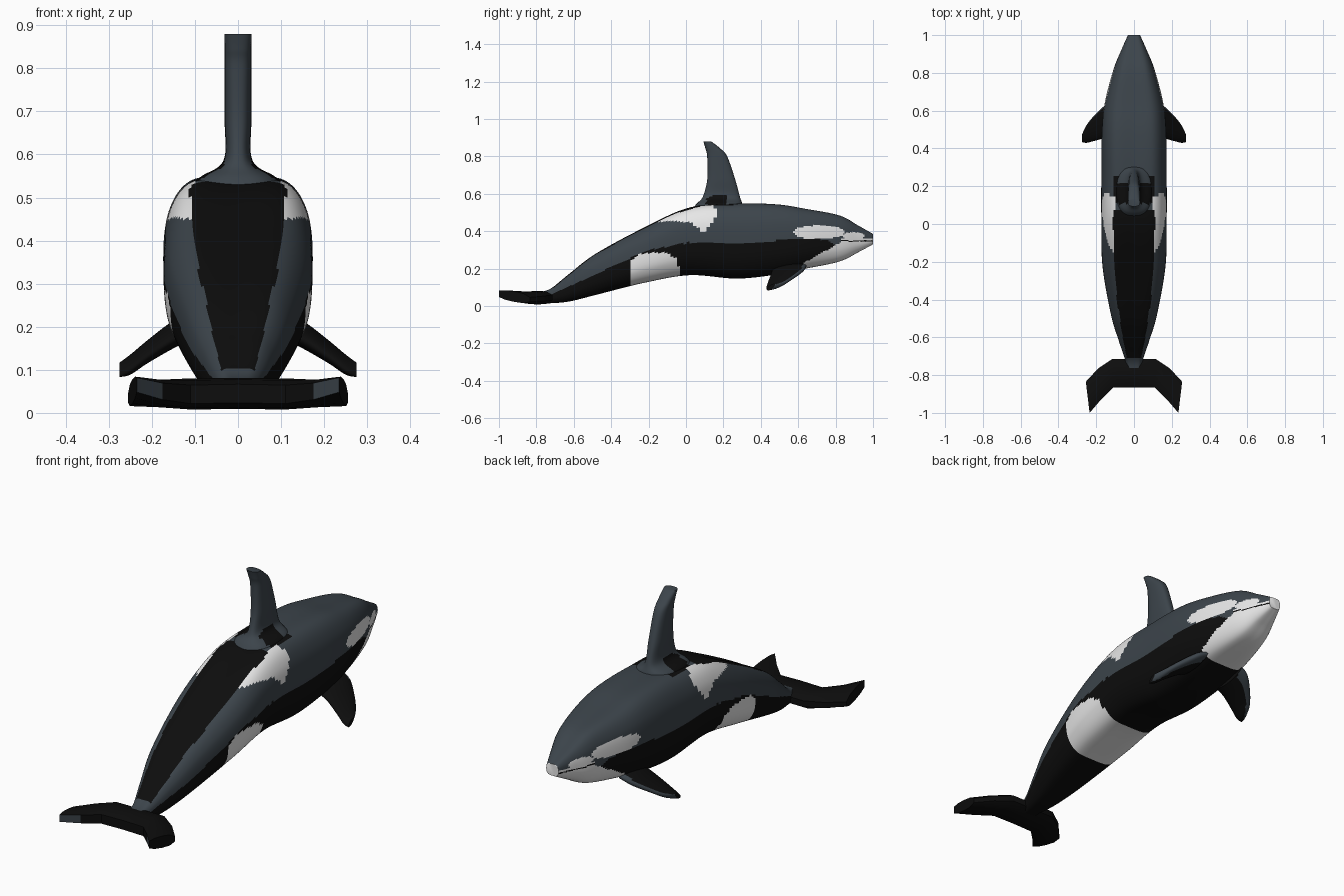
import bpy, bmesh, math
from mathutils import Vector

if "Cube" in bpy.data.objects:
    bpy.data.objects.remove(bpy.data.objects["Cube"])


def material(name, rgb):
    m = bpy.data.materials.new(name)
    m.diffuse_color = (*rgb, 1)
    m.use_nodes = True
    m.node_tree.nodes["Principled BSDF"].inputs["Base Color"].default_value = m.diffuse_color
    return m


MATS = [material("slate", (0.045, 0.058, 0.07)),
        material("black", (0.004, 0.004, 0.004)),
        material("white", (0.83, 0.83, 0.83))]
SLATE, BLACK, WHITE = 0, 1, 2


def spline(pts, steps, closed=False):
    """Catmull-Rom curve through points of any dimension."""
    pts = [Vector(p) for p in pts]
    n = len(pts)
    get = (lambda i: pts[i % n]) if closed else (lambda i: pts[max(0, min(n - 1, i))])
    out = []
    for i in range(n if closed else n - 1):
        a, b, c, d = get(i - 1), get(i), get(i + 1), get(i + 2)
        for k in range(steps):
            t = k / steps
            out.append(0.5 * (2 * b + (c - a) * t + (2 * a - 5 * b + 4 * c - d) * t * t
                              + (3 * b - a - 3 * c + d) * t ** 3))
    if not closed:
        out.append(pts[-1])
    return out


def loft(name, rings, paint, angle=40):
    """Skin closed rings, cap both ends, colour each face by a rule."""
    bm = bmesh.new()
    vs = [[bm.verts.new(p) for p in r] for r in rings]
    n = len(rings[0])
    for a, b in zip(vs, vs[1:]):
        for i in range(n):
            j = (i + 1) % n
            bm.faces.new((a[i], a[j], b[j], b[i]))
    bm.faces.new(vs[0])
    bm.faces.new(vs[-1])
    bmesh.ops.recalc_face_normals(bm, faces=bm.faces)
    for f in bm.faces:
        f.material_index = paint(f.calc_center_median(), f.normal)
    me = bpy.data.meshes.new(name)
    bm.to_mesh(me)
    bm.free()
    for m in MATS:
        me.materials.append(m)
    ob = bpy.data.objects.new(name, me)
    bpy.context.collection.objects.link(ob)
    bpy.ops.object.select_all(action='DESELECT')
    ob.select_set(True)
    bpy.context.view_layer.objects.active = ob
    bpy.ops.object.shade_smooth_by_angle(angle=math.radians(angle))
    return ob


def lerp(table, x):
    """Piecewise linear lookup, table sorted by rising x."""
    if x <= table[0][0]:
        return table[0][1]
    for (x0, y0), (x1, y1) in zip(table, table[1:]):
        if x <= x1:
            return y0 + (y1 - y0) * (x - x0) / (x1 - x0)
    return table[-1][1]


def inside(poly, y, z):
    hit = False
    for (y0, z0), (y1, z1) in zip(poly, poly[1:] + poly[:1]):
        if (z0 > z) != (z1 > z) and y < y0 + (y1 - y0) * (z - z0) / (z1 - z0):
            hit = not hit
    return hit


def ellipse(y, z, cy, cz, ry, rz, p=2):
    return abs((y - cy) / ry) ** p + abs((z - cz) / rz) ** p < 1


# Colour layout of the body
FLANK = [(-0.75, 0.05), (-0.67, 0.085), (-0.48, 0.17), (-0.35, 0.235), (-0.19, 0.30),
         (0.02, 0.34), (0.34, 0.335), (0.58, 0.36), (0.75, 0.355), (0.79, 0.33), (1, 0.335)]
SPINE = [(-0.72, 0.036), (-0.6, 0.06), (-0.4, 0.09), (-0.2, 0.108), (0.03, 0.112), (0.08, 0.1)]
SADDLE = [(-0.15, 0.45), (-0.10, 0.5), (0.03, 0.6), (0.12, 0.6), (0.155, 0.53),
          (0.16, 0.485), (0.13, 0.43), (0.095, 0.39), (0.03, 0.445), (-0.05, 0.457)]


def paint_body(c, n):
    x, y, z = abs(c.x), c.y, c.z
    # belly band
    if (z < 0.2 and abs(y + 0.17) < 0.13) or ellipse(y, z, -0.17, 0.2, 0.13, 0.085, 2.6):
        return WHITE
    # chin, mouth line and lip
    if y > 0.63 and z < min(0.345, 0.23 + (y - 0.63) * 0.56):
        return WHITE
    if y > 0.83 and 0.345 <= z < 0.351:
        return BLACK
    if y > 0.83 and 0.351 <= z < 0.361:
        return WHITE
    # eye patch and cheek patch
    if ellipse(y, z, 0.71, 0.395, 0.135, 0.036, 2.3) or ellipse(y, z, 0.895, 0.375, 0.06, 0.02):
        return WHITE
    # dark spine behind the fin
    if -0.71 < y < 0.08 and n.z > 0 and z > lerp(FLANK, y) and x < lerp(SPINE, y):
        return BLACK
    if inside(SADDLE, y, z) and x > 0.1:
        return WHITE
    # dark spots beside the fin
    if 0.11 < y < 0.25 and z > 0.5 and 0.035 < x < 0.11:
        return BLACK
    return SLATE if z > lerp(FLANK, y) else BLACK


# Body: stations of y, underside z, top z, half width
STATIONS = [(-0.78, 0.015, 0.075, 0.04), (-0.72, 0.015, 0.095, 0.047), (-0.62, 0.025, 0.175, 0.08),
            (-0.48, 0.06, 0.28, 0.122), (-0.22, 0.125, 0.42, 0.167), (0.02, 0.165, 0.525, 0.173),
            (0.27, 0.147, 0.545, 0.173), (0.48, 0.168, 0.542, 0.171), (0.64, 0.2, 0.518, 0.155),
            (0.82, 0.238, 0.483, 0.108), (0.92, 0.287, 0.43, 0.068), (1.0, 0.33, 0.385, 0.032)]
HALF = [(0.62, 0.985), (0.93, 0.8), (1, 0.5), (0.92, 0.22), (0.6, 0.03)]
SECTION = spline([(0, 1)] + HALF + [(0, 0)] + [(-u, v) for u, v in HALF[::-1]], 10, True)
loft("body", [[(u * w, y, zb + v * (zt - zb)) for u, v in SECTION]
              for y, zb, zt, w in spline(STATIONS, 14)], paint_body, 60)


def paint_dorsal(c, n):
    return BLACK if 0.11 < c.y < 0.225 and c.z < 0.59 and abs(c.x) > 0.03 else SLATE


# Dorsal fin: stations of z, trailing y, leading y, half width
DORSAL = [(0.50, 0.02, 0.315, 0.11), (0.545, 0.055, 0.302, 0.09), (0.585, 0.09, 0.288, 0.034),
          (0.68, 0.114, 0.262, 0.031), (0.80, 0.113, 0.22, 0.031), (0.845, 0.103, 0.18, 0.031),
          (0.88, 0.093, 0.135, 0.031)]
ROUND = [(math.cos(a), math.sin(a)) for a in [math.tau * i / 32 for i in range(32)]]
SOFT = [(math.copysign(abs(c) ** 0.75, c), math.copysign(abs(s) ** 0.75, s)) for c, s in ROUND]
loft("dorsal_fin", [[(s * h, (a + b) / 2 + c * (b - a) / 2, z) for c, s in SOFT]
                    for z, a, b, h in spline(DORSAL, 8)], paint_dorsal, 60)


def paint_flipper(c, n):
    return SLATE if n.y > 0.35 else BLACK


# Flippers: stations of x, trailing y, leading y, middle z, half thickness
FLIPPER = [(0.10, 0.46, 0.645, 0.205, 0.03), (0.15, 0.455, 0.63, 0.182, 0.03),
           (0.21, 0.44, 0.575, 0.142, 0.024), (0.25, 0.43, 0.525, 0.112, 0.02),
           (0.275, 0.433, 0.475, 0.1, 0.012)]
for side, label in ((1, "right"), (-1, "left")):
    loft(label + "_flipper",
         [[(side * x, (a + b) / 2 + c * (b - a) / 2, z + s * h + 0.012 * c) for c, s in ROUND]
          for x, a, b, z, h in spline(FLIPPER, 5)], paint_flipper, 60)


def paint_fluke(c, n):
    return SLATE if n.y < -0.6 and c.z > 0.05 and abs(c.x) > 0.1 else BLACK


# Tail fluke: leading x, trailing x, leading y, trailing y, leading z, trailing z, half thickness
FLUKE = [(0.0, 0.0, -0.715, -0.865, 0.045, 0.045, 0.036),
         (0.115, 0.11, -0.715, -0.865, 0.045, 0.043, 0.036),
         (0.19, 0.175, -0.765, -0.93, 0.04, 0.05, 0.032),
         (0.255, 0.235, -0.835, -1.0, 0.035, 0.065, 0.028)]
EDGE = [(0, 0.4), (0.2, 0.9), (0.5, 1), (0.8, 0.9), (1, 0.6)]
EDGE += [(t, -s) for t, s in EDGE[::-1]]
mirrored = [(-a, -b, *rest) for a, b, *rest in FLUKE[:0:-1]] + FLUKE
loft("tail_fluke", [[(xa + (xb - xa) * t, ya + (yb - ya) * t, za + (zb - za) * t + s * h)
                     for t, s in EDGE] for xa, xb, ya, yb, za, zb, h in mirrored], paint_fluke, 40)
